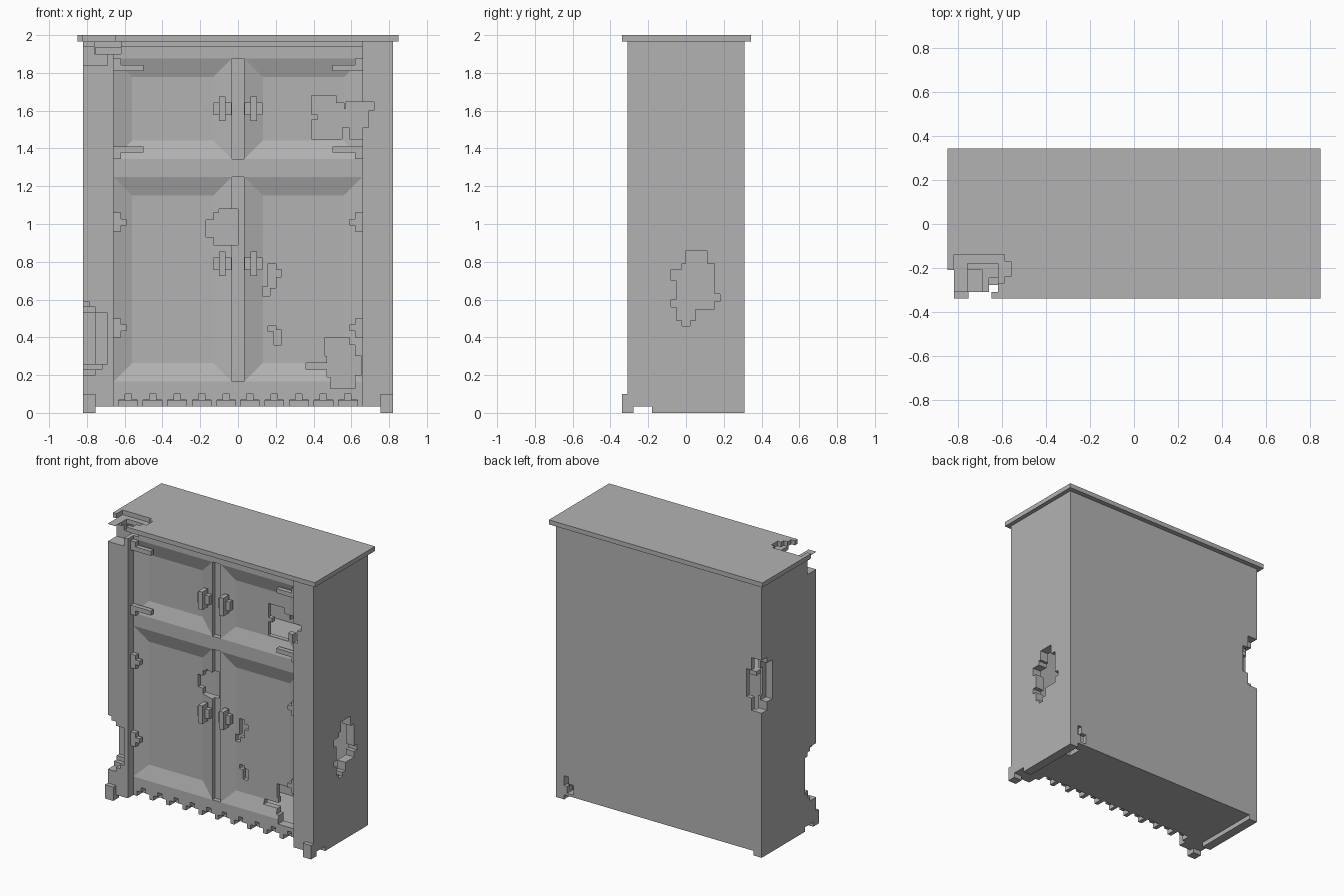
import bpy, bmesh
from mathutils import Vector

cube = bpy.data.objects.get("Cube")
if cube:
    bpy.data.objects.remove(cube, do_unlink=True)

grey = bpy.data.materials.new("weathered_grey")
grey.use_nodes = True
GREY = (0.45, 0.45, 0.45, 1)
grey.diffuse_color = GREY
for node in grey.node_tree.nodes:
    if node.type == 'BSDF_PRINCIPLED':
        node.inputs["Base Color"].default_value = GREY

U = 0.033                      # one step of the blocky style
STILE, DOOR, INNER = -0.31, -0.245, -0.18   # depth layers of the front
SIDE, OPEN = 0.82, 0.66


def add_box(bm, x, y, z):
    lo = Vector((min(x), min(y), min(z)))
    hi = Vector((max(x), max(y), max(z)))
    verts = bmesh.ops.create_cube(bm, size=1)["verts"]
    for v in verts:
        v.co = Vector([(lo[i] + hi[i]) / 2 + v.co[i] * (hi[i] - lo[i]) for i in range(3)])


def make(name, boxes, panel_inset=None):
    bm = bmesh.new()
    for b in boxes:
        add_box(bm, *b)
    if panel_inset:            # sunken panel on the front face
        bm.normal_update()
        face = min(bm.faces, key=lambda f: f.normal.y)
        bmesh.ops.inset_region(bm, faces=[face], thickness=panel_inset, use_even_offset=True)
        for v in face.verts:
            v.co.y += U
    bmesh.ops.recalc_face_normals(bm, faces=bm.faces)
    mesh = bpy.data.meshes.new(name)
    bm.to_mesh(mesh)
    bm.free()
    mesh.materials.append(grey)
    ob = bpy.data.objects.new(name, mesh)
    bpy.context.collection.objects.link(ob)
    return ob


def carve(ob, boxes):
    cutter = make("cutter", boxes)
    cutter.hide_render = True
    mod = ob.modifiers.new("carve", 'BOOLEAN')
    mod.operation, mod.solver, mod.object, mod.use_self = 'DIFFERENCE', 'EXACT', cutter, True
    bpy.context.view_layer.objects.active = ob
    bpy.ops.object.modifier_apply(modifier=mod.name)
    bpy.data.objects.remove(cutter, do_unlink=True)


def front_hole(rows):
    return [((a, b), (-0.4, -0.12), (c, d)) for a, b, c, d in rows]


# Broken openings, as stepped blocks
upper_door_hole = front_hole([
    (.39, .52, 1.58, 1.68), (.51, .56, 1.57, 1.64), (.57, .72, 1.6, 1.645),
    (.42, .69, 1.51, 1.61), (.39, .55, 1.45, 1.55), (.59, .66, 1.45, 1.52)])
lower_door_hole = front_hole([
    (.46, .59, .3, .4), (.47, .62, .19, .36), (.36, .48, .23, .265),
    (.5, .655, .2, .3), (.49, .62, .13, .22)])
small_holes = front_hole([
    (.16, .2, .66, .79), (.19, .23, .72, .76), (.13, .17, .62, .67),
    (.16, .2, .43, .46), (.19, .23, .36, .44)])
meeting_hole = front_hole([(-.1, 0, .89, 1.08), (-.13, -.09, .89, 1.06), (-.17, -.12, .93, 1.02)])
stile_hole = [((-.9, b), (-.4, y), (c, d)) for b, y, c, d in (
    (-.79, -.24, .52, .59), (-.755, -.21, .5, .56), (-.69, -.18, .26, .53),
    (-.72, -.21, .23, .27), (-.755, -.24, .2, .24))]
top_corner_hole = [((-.9, -.69), (-.4, -.21), (1.84, 1.94)),
                   ((-.9, -.72), (-.4, -.24), (1.93, 1.965)),
                   ((-.76, -.62), (-.4, -.18), (1.9, 1.98))]
back_corner_hole = [((-.9, -.77), (.19, .4), (1.1, 1.38)),
                    ((-.9, -.7), (.23, .4), (1.13, 1.33)),
                    ((-.9, -.74), (.25, .4), (1.04, 1.42))]
back_chip = [((.72, .755), (.2, .4), (.1, .17)), ((.68, .73), (.2, .4), (.05, .12)),
             ((.68, .75), (.14, .24), (0, .1))]
side_hole = [((.7, .9), (a, b), (c, d)) for a, b, c, d in (
    (.0, .11, .78, .86), (-.02, .15, .7, .79), (-.08, .14, .7, .76), (-.05, .15, .55, .72),
    (.1, .18, .59, .63), (-.08, .05, .56, .6), (-.05, .05, .49, .57), (-.02, .02, .46, .5))]

# Side boards and front stiles
for s, word in ((-1, "right"), (1, "left")):
    board = make(word + "_side_board", [((s * .754, s * SIDE), (INNER, .31), (0, 1.967))])
    stile = make(word + "_stile", [((s * OPEN, s * SIDE), (STILE, INNER), (U, 1.967))])
    make(word + "_foot", [((s * .755, s * SIDE), (-.34, STILE + U), (0, .1))])
    if s < 0:
        carve(board, stile_hole + top_corner_hole + back_corner_hole)
        carve(stile, stile_hole + top_corner_hole)
    else:
        carve(board, side_hole)
        carve(stile, upper_door_hole)

# Back, floor, shelf and under-top board
back = make("back_board", [((-.754, .754), (.277, .31), (U, 1.967))])
carve(back, back_corner_hole + back_chip)
floor = make("floor_board", [((-.754, .754), (INNER, .277), (U, 2 * U))])
carve(floor, back_chip)
make("shelf", [((-.754, .754), (INNER, .277), (1.28, 1.31))])
under_top = make("under_top_board", [((-.754, .754), (INNER, .277), (1.935, 1.967))])
carve(under_top, top_corner_hole)

# Overhanging top with a broken corner
top = make("top_slab", [((-.85, .85), (-.34, .345), (1.967, 2))])
carve(top, [((a, b), (c, d), (1.9, 2.1)) for a, b, c, d in (
    (-.9, -.65, -.4, -.21), (-.82, -.62, -.31, -.14),
    (-.66, -.59, -.27, -.14), (-.6, -.56, -.24, -.17))])

# Rails between the stiles
make("middle_rail", [((-OPEN, OPEN), (DOOR, INNER), (1.25, 1.343))])
top_rail = make("top_rail", [((-OPEN, OPEN), (DOOR, INNER), (1.877, 1.94)),
                             ((-OPEN, OPEN), (DOOR - U, INNER), (1.94, 1.967))])
carve(top_rail, top_corner_hole)
apron = make("apron", [((-OPEN, OPEN), (DOOR, INNER), (U, .165))])
notches = []
for i in range(5):
    for s in (-1, 1):
        c = s * (.062 + .13 * i)
        notches += [((c - .05, c + .05), (-.4, -.1), (0, .067)),
                    ((c - .017, c + .017), (-.4, -.1), (.05, .1))]
carve(apron, notches)
carve(apron, lower_door_hole)

# Doors with sunken panels, and the strips between them
for tier, z0, z1 in (("upper", 1.343, 1.877), ("lower", .165, 1.25)):
    for s, word in ((-1, "right"), (1, "left")):
        door = make(f"{tier}_{word}_door", [((s * U, s * OPEN), (DOOR, INNER), (z0, z1))], 0.1)
        if tier == "upper" and s > 0:
            carve(door, upper_door_hole)
        elif s > 0:
            carve(door, lower_door_hole + small_holes)
        elif tier == "lower":
            carve(door, meeting_hole)
    strip = make(tier + "_centre_strip", [((-U, U), (DOOR + U, INNER), (z0, z1))])
    if tier == "lower":
        carve(strip, meeting_hole)

# Cross-shaped handles and hinges
for s, word in ((-1, "right"), (1, "left")):
    for tier, z in (("upper", 1.61), ("lower", .79)):
        make(f"{tier}_{word}_handle", [
            ((s * .067, s * .1), (STILE, DOOR), (z - .065, z + .065)),
            ((s * .035, s * .13), (DOOR - U, DOOR), (z - U, z + U))])
    for place, z, d in (("high", 1.825, 1), ("low", 1.395, -1)):
        make(f"upper_{word}_{place}_hinge", [
            ((s * .5, s * OPEN), (DOOR - U, DOOR), (z - .016, z + .016)),
            ((s * .62, s * OPEN), (DOOR - U, DOOR), (z, z + d * .05))])
    for place, z in (("high", 1.01), ("low", .45)):
        make(f"lower_{word}_{place}_hinge", [
            ((s * .62, s * OPEN), (DOOR - U, DOOR), (z - .05, z + .05)),
            ((s * .59, s * .62), (DOOR - U, DOOR), (z - .017, z + .017))])
